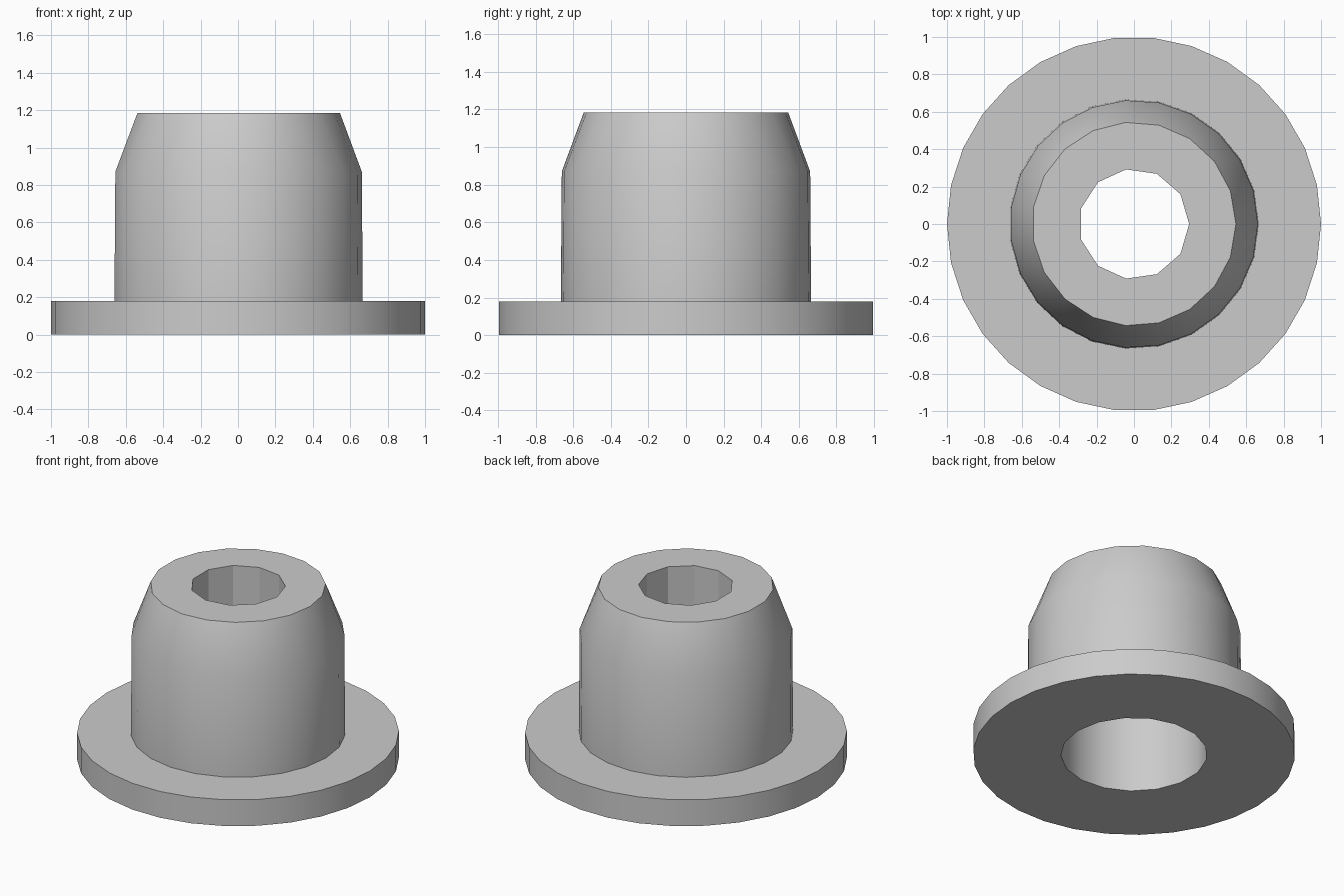
import bpy
import bmesh
import math

cube = bpy.data.objects.get("Cube")
if cube:
    bpy.data.objects.remove(cube, do_unlink=True)

grey = bpy.data.materials.new("plain grey")
grey.use_nodes = True
colour = (0.6, 0.6, 0.6, 1)
grey.diffuse_color = colour
grey.node_tree.nodes["Principled BSDF"].inputs["Base Color"].default_value = colour


def make_ring(bm, radius, z, sides):
    return [bm.verts.new((radius * math.cos(math.tau * i / sides),
                          radius * math.sin(math.tau * i / sides), z))
            for i in range(sides)]


def bridge(bm, a, b):
    """Join two rings by angle, even when their side counts differ."""
    i = j = 0
    na, nb = len(a), len(b)
    while i < na or j < nb:
        va, vb = a[i % na], b[j % nb]
        step_a = (i + 1) * nb
        step_b = (j + 1) * na
        if step_a == step_b:
            bm.faces.new((va, a[(i + 1) % na], b[(j + 1) % nb], vb))
            i, j = i + 1, j + 1
        elif step_a < step_b:
            bm.faces.new((va, a[(i + 1) % na], vb))
            i += 1
        else:
            bm.faces.new((va, b[(j + 1) % nb], vb))
            j += 1


# Closed cross-section: radius, height, number of sides
profile = [
    (0.455, 0.0, 17),   # wide bore mouth
    (1.0, 0.0, 30),     # flange underside
    (1.0, 0.18, 30),    # flange top
    (0.667, 0.18, 23),  # body base
    (0.662, 0.87, 23),  # shoulder
    (0.545, 1.185, 19),  # rim of the taper
    (0.295, 1.185, 11),  # narrow bore mouth
    (0.295, 0.7, 11),   # narrow bore end
    (0.455, 0.7, 17),   # wide bore end
]

bm = bmesh.new()
rings = [make_ring(bm, *entry) for entry in profile]
for k, ring in enumerate(rings):
    bridge(bm, ring, rings[(k + 1) % len(rings)])
bmesh.ops.recalc_face_normals(bm, faces=bm.faces)

mesh = bpy.data.meshes.new("flanged_bushing")
bm.to_mesh(mesh)
bm.free()
mesh.materials.append(grey)
bushing = bpy.data.objects.new("flanged_bushing", mesh)
bpy.context.collection.objects.link(bushing)

# Smooth walls, crisp rims and flat narrow-bore facets
bpy.ops.object.select_all(action="DESELECT")
bushing.select_set(True)
bpy.context.view_layer.objects.active = bushing
bpy.ops.object.shade_smooth_by_angle(angle=math.radians(30))
